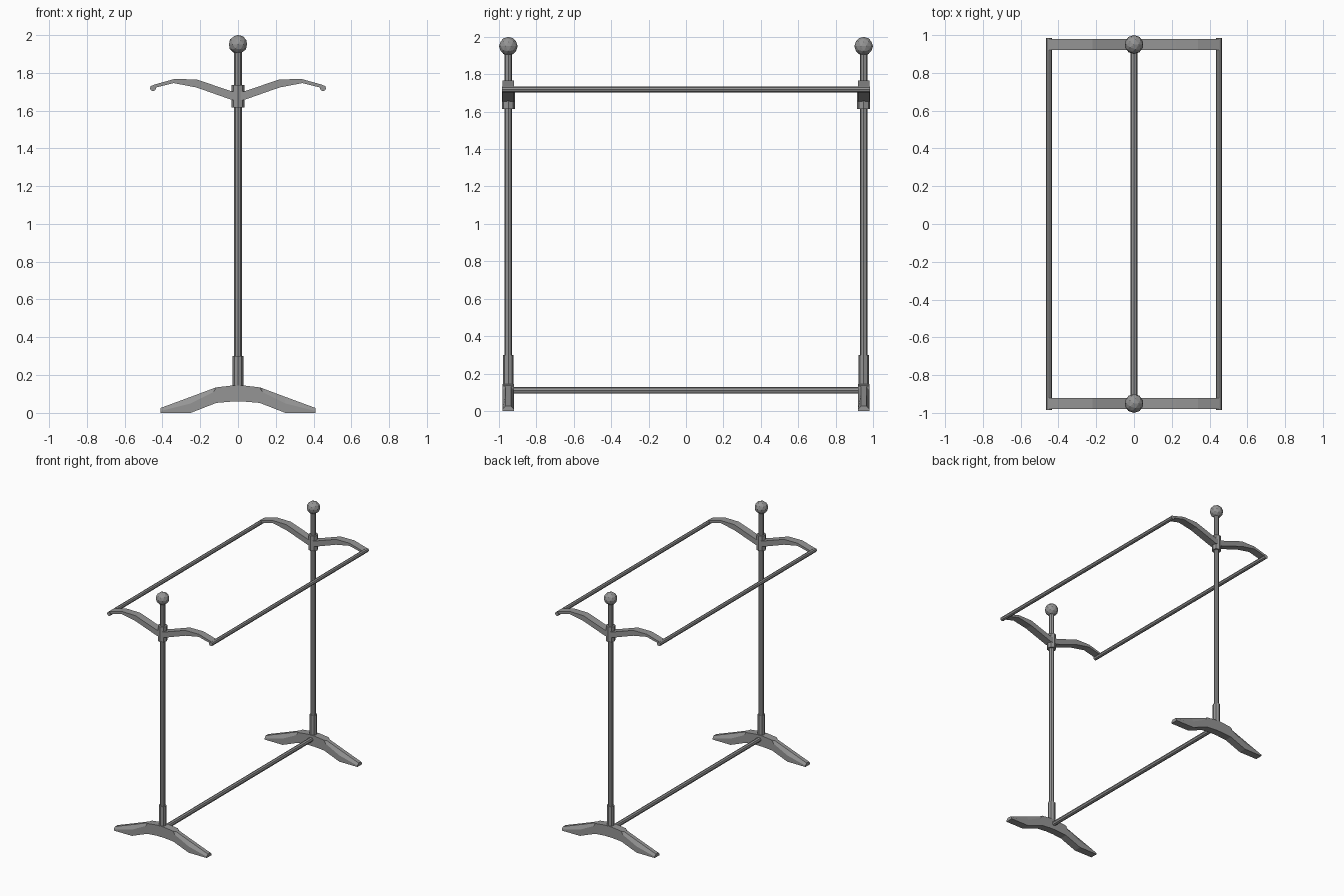
import bpy, bmesh, math
from mathutils import Vector

if "Cube" in bpy.data.objects:
    bpy.data.objects.remove(bpy.data.objects["Cube"], do_unlink=True)

END_Y = 0.95

grey = bpy.data.materials.new("grey metal")
grey.use_nodes = True
colour = (0.3, 0.3, 0.3, 1)
grey.diffuse_color = colour
grey.node_tree.nodes["Principled BSDF"].inputs["Base Color"].default_value = colour


def finish(name, bm):
    bmesh.ops.recalc_face_normals(bm, faces=bm.faces)
    mesh = bpy.data.meshes.new(name)
    bm.to_mesh(mesh)
    bm.free()
    mesh.materials.append(grey)
    obj = bpy.data.objects.new(name, mesh)
    bpy.context.collection.objects.link(obj)
    return obj


def rod(name, start, end, radius, sides=8):
    """Straight faceted bar between two points."""
    start, end = Vector(start), Vector(end)
    bm = bmesh.new()
    bmesh.ops.create_cone(bm, cap_ends=True, segments=sides, radius1=radius,
                          radius2=radius, depth=(end - start).length)
    obj = finish(name, bm)
    obj.location = (start + end) / 2
    obj.rotation_euler = (end - start).to_track_quat("Z", "Y").to_euler()
    return obj


def loft(name, sections, y):
    """Skin a row of equal-sized (x, y, z) loops, capped at both ends."""
    bm = bmesh.new()
    loops = [[bm.verts.new((px, py + y, pz)) for px, py, pz in s] for s in sections]
    count = len(loops[0])
    for a, b in zip(loops, loops[1:]):
        for i in range(count):
            j = (i + 1) % count
            bm.faces.new((a[i], a[j], b[j], b[i]))
    bm.faces.new(loops[0])
    bm.faces.new(loops[-1])
    return finish(name, bm)


def both_sides(half):
    """Mirror half of a list of stations, whose x comes first, to -x."""
    return [(-s[0], *s[1:]) for s in reversed(half)] + half


# Stations of the foot: x, underside, shoulder, top, half width on top
foot_half = [(0.03, 0.06, 0.143, 0.145, 0.03),
             (0.115, 0.053, 0.133, 0.135, 0.03),
             (0.13, 0.047, 0.11, 0.13, 0.015),
             (0.25, 0.0, 0.05, 0.085, 0.015),
             (0.41, 0.0, 0.01, 0.026, 0.015)]
# Stations of the hanger arm: x, underside, top
arm_half = [(0.0, 1.645, 1.69),
            (0.03, 1.655, 1.70),
            (0.22, 1.722, 1.765),
            (0.34, 1.745, 1.766),
            (0.45, 1.718, 1.735)]


def foot_section(x, low, shoulder, top, w):
    return [(x, -0.03, low), (x, 0.03, low), (x, 0.03, shoulder),
            (x, w, top), (x, -w, top), (x, -0.03, shoulder)]


def arm_section(x, low, top):
    return [(x, -0.03, low), (x, 0.03, low), (x, 0.03, top), (x, -0.03, top)]


# Two identical end stands
for label, y in (("front", -END_Y), ("back", END_Y)):
    loft(label + "_foot", [foot_section(*s) for s in both_sides(foot_half)], y)
    loft(label + "_hanger_arms",
         [arm_section(*s) for s in both_sides(arm_half[1:])], y)
    rod(label + "_post", (0, y, 0.10), (0, y, 1.92), 0.02)
    rod(label + "_post_sleeve", (0, y, 0.13), (0, y, 0.30), 0.028)
    rod(label + "_collar", (0, y, 1.615), (0, y, 1.735), 0.035)
    ball = bmesh.new()
    bmesh.ops.create_icosphere(ball, subdivisions=2, radius=0.05)
    finish(label + "_finial", ball).location = (0, y, 1.95)

# Long bars joining the stands
for label, x in (("right", -0.45), ("left", 0.45)):
    rod(label + "_hanging_bar", (x, -0.985, 1.718), (x, 0.985, 1.718), 0.016)
rod("lower_brace", (0, -END_Y, 0.11), (0, END_Y, 0.11), 0.018)
